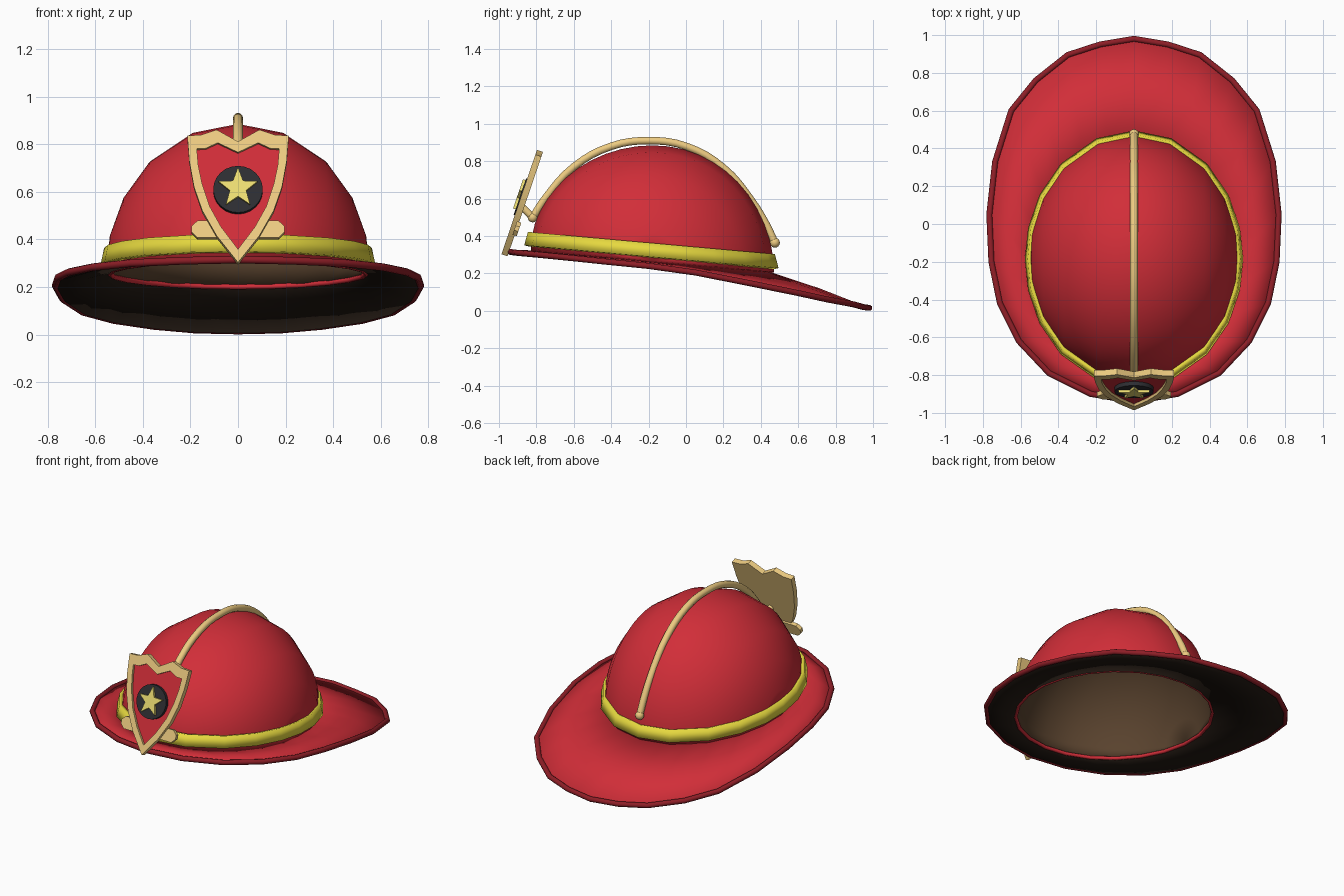
import bpy, bmesh
from math import sin, cos, pi, radians
from mathutils import Vector

if "Cube" in bpy.data.objects:
    bpy.data.objects.remove(bpy.data.objects["Cube"])


def mat(name, r, g, b):
    m = bpy.data.materials.new(name)
    m.diffuse_color = (r, g, b, 1)
    m.use_nodes = True
    m.node_tree.nodes["Principled BSDF"].inputs["Base Color"].default_value = m.diffuse_color
    return m


RED = mat("red", .64, .027, .04)
DARK_RED = mat("dark_red", .27, .013, .02)
GOLD = mat("gold", .85, .6, .22)
YELLOW = mat("yellow", .79, .69, .05)
PALE = mat("pale_yellow", .85, .73, .17)
BLACK = mat("black", .027, .027, .032)
LINING = mat("brown_lining", .1, .055, .027)
UNDER = mat("dark_underside", .018, .011, .007)
CY = -.18                       # centre of the crown along y


def base_z(y):
    """Tilted plane where the crown meets the brim."""
    return .265 - .09 * (y - CY)


def finish(name, bm, mats, angle=35):
    me = bpy.data.meshes.new(name)
    bm.to_mesh(me)
    bm.free()
    ob = bpy.data.objects.new(name, me)
    bpy.context.collection.objects.link(ob)
    for m in mats:
        me.materials.append(m)
    bpy.ops.object.select_all(action='DESELECT')
    ob.select_set(True)
    bpy.context.view_layer.objects.active = ob
    bpy.ops.object.shade_smooth_by_angle(angle=radians(angle))
    return ob


def loft(name, rows, mats, thick, closed, up=False, angle=35):
    """Skin rows of points, face outwards (or up), then thicken inwards."""
    bm = bmesh.new()
    vs = [[bm.verts.new(p) for p in row] for row in rows]
    n = len(rows[0])
    for a, b in zip(vs, vs[1:]):
        for i in range(n if closed else n - 1):
            j = (i + 1) % n
            bm.faces.new((a[i], a[j], b[j], b[i]))
    bmesh.ops.remove_doubles(bm, verts=bm.verts, dist=1e-4)
    bmesh.ops.dissolve_degenerate(bm, edges=bm.edges, dist=1e-5)
    bm.normal_update()
    hub = Vector((0, CY, .2))
    s = sum(f.normal.z if up else f.normal.dot(f.calc_center_median() - hub) for f in bm.faces)
    if s < 0:
        bmesh.ops.reverse_faces(bm, faces=bm.faces)
    ob = finish(name, bm, mats, angle)
    mod = ob.modifiers.new("thickness", 'SOLIDIFY')
    mod.thickness = thick
    mod.offset = -1
    mod.material_offset = len(mats) - 1
    mod.material_offset_rim = 0
    return ob


def tube(name, pts, radius, material, cyclic=False, smooth=True):
    cu = bpy.data.curves.new(name, 'CURVE')
    cu.dimensions = '3D'
    cu.bevel_depth = radius
    cu.bevel_resolution = 3
    cu.use_fill_caps = True
    sp = cu.splines.new('BEZIER' if smooth else 'POLY')
    if smooth:
        sp.bezier_points.add(len(pts) - 1)
        for bp, p in zip(sp.bezier_points, pts):
            bp.co = p
            bp.handle_left_type = bp.handle_right_type = 'AUTO'
        sp.resolution_u = 4
    else:
        sp.points.add(len(pts) - 1)
        for sp_p, p in zip(sp.points, pts):
            sp_p.co = (*p, 1)
    sp.use_cyclic_u = cyclic
    cu.materials.append(material)
    ob = bpy.data.objects.new(name, cu)
    bpy.context.collection.objects.link(ob)
    return ob


# Crown: front-to-back arcs at stepped widths
half = [0, 20, 42, 60, 76, 90]
phis = [radians(-a) for a in half[:0:-1]] + [radians(a) for a in half]
rows = []
for p in phis:
    row = []
    for k in range(25):
        t = pi * k / 24
        y = CY + .65 * cos(p) * cos(t)
        h = cos(p) * sin(t)
        row.append((.555 * sin(p), y, base_z(y) * (1 - h) + .885 * h))
    rows.append(row)
loft("crown", rows, [RED, LINING], .02, False)

# Reflective band around the crown
angles = phis + [pi - p for p in phis[::-1]][1:-1]
angles = [p for p in phis] + [pi - p for p in phis[::-1][1:-1]]
band = []
for rx, ry, dz in ((.578, .68, .025), (.563, .66, .098)):
    band.append([(rx * sin(p), CY - .005 + ry * cos(p), base_z(CY + ry * cos(p)) + dz) for p in angles])
loft("reflective_band", band, [YELLOW], .025, True)

# Brim: from crown ellipse out to a drooping outline
side = [(0, .98, .016), (.18, .95, .02), (.35, .895, .035), (.52, .76, .06), (.65, .6, .095),
        (.735, .33, .15), (.766, .05, .205), (.755, -.2, .24), (.71, -.42, .262), (.61, -.62, .283),
        (.45, -.79, .30), (.23, -.90, .31), (0, -.94, .315)]
outer = side + [(-x, y, z) for x, y, z in side[-2:0:-1]]
inner = []
for i in range(24):
    t = i * pi / 12
    y = CY + .63 * cos(t)
    inner.append((.54 * sin(t), y, base_z(y)))
mid = [tuple(Vector(a).lerp(Vector(b), .5) + Vector((0, 0, .008))) for a, b in zip(inner, outer)]
loft("brim", [inner, mid, outer], [RED, UNDER], .014, True, up=True)
tube("brim_edge", outer, .016, DARK_RED, True, False)
tube("opening_edge", [(x, y, z - .008) for x, y, z in inner], .011, RED, True, False)

# Crest rail over the crown with rounded ends
rail = [(-.82, .5), (-.75, .605), (-.6, .77), (-.4, .88), (-.2, .91), (0, .88), (.2, .765),
        (.35, .59), (.43, .46), (.475, .365)]
tube("crest_rail", [(0, y, z) for y, z in rail], .021, GOLD)
for nm, (y, z) in (("front", rail[0]), ("back", rail[-1])):
    bm = bmesh.new()
    bmesh.ops.create_uvsphere(bm, u_segments=12, v_segments=8, radius=.027)
    bmesh.ops.translate(bm, verts=bm.verts, vec=(0, y, z))
    finish("rail_end_" + nm, bm, [GOLD])
tube("shield_bracket", [(0, -.82, .5), (0, -.88, .56)], .02, GOLD, smooth=False)

# Shield parts all lie on one leaning plane
N = Vector((0, -.947, .322))


def plate(name, outline, start, thick, material, hole=None):
    """Extrude an (x, z) outline, or the ring between two outlines."""
    bm = bmesh.new()

    def ring(pts):
        return [bm.verts.new(Vector((x, -.955 + .34 * (z - .29), z)) + N * start) for x, z in pts]
    a = ring(outline)
    if hole:
        b = ring(hole)
        for i in range(len(a)):
            j = (i + 1) % len(a)
            bm.faces.new((a[i], a[j], b[j], b[i]))
    else:
        bm.faces.new(a)
    ext = bmesh.ops.extrude_face_region(bm, geom=bm.faces[:])
    moved = [g for g in ext["geom"] if isinstance(g, bmesh.types.BMVert)]
    bmesh.ops.translate(bm, verts=moved, vec=N * thick)
    bmesh.ops.recalc_face_normals(bm, faces=bm.faces)
    return finish(name, bm, [material], 30)


def mirrored(pts):
    return pts + [(-x, z) for x, z in pts[-2:0:-1]]


shield = mirrored([(0, .80), (.09, .85), (.155, .828), (.213, .825), (.205, .72), (.185, .61),
                   (.15, .51), (.09, .405), (0, .292)])
field = mirrored([(0, .755), (.085, .795), (.135, .772), (.173, .77), (.167, .70), (.15, .62),
                  (.12, .53), (.07, .44), (0, .348)])
plate("shield_back", shield, 0, .014, GOLD)
plate("shield_field", field, .012, .006, RED)
plate("shield_frame", shield, .01, .024, GOLD, field)
plate("shield_clip", mirrored([(0, .475), (.17, .475), (.195, .452), (.195, .428), (.17, .403), (0, .403)]),
      -.012, .024, GOLD)

# Round badge with a star
plate("badge_disc", [(.104 * sin(i * pi / 12), .598 + .098 * cos(i * pi / 12)) for i in range(24)],
      .014, .026, BLACK)
star = []
for i in range(10):
    r = .036 if i % 2 else .086
    star.append((r * sin(i * pi / 5), .6 + r * cos(i * pi / 5)))
plate("badge_star", star, .036, .018, PALE)
